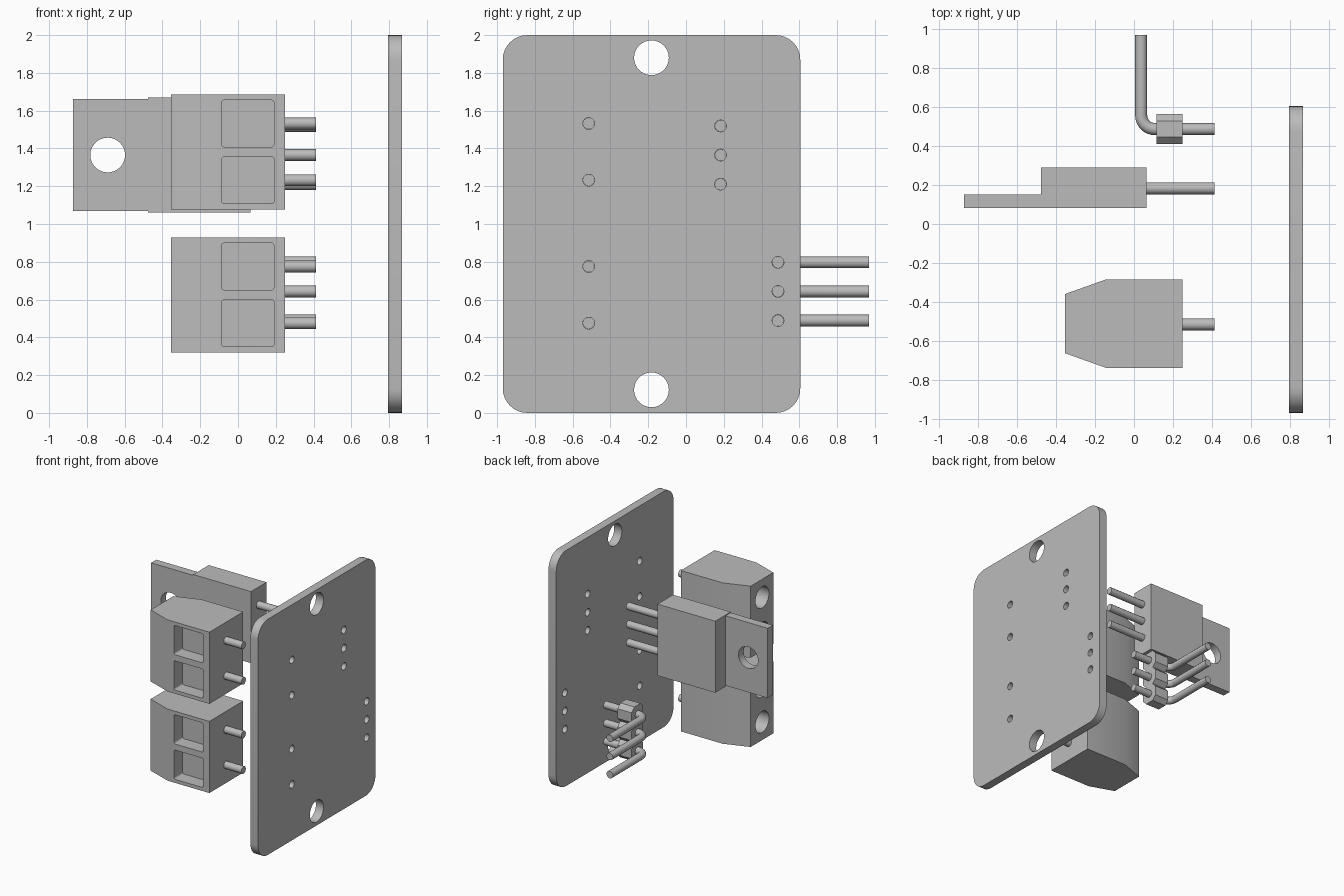
import bpy, bmesh
from math import sin, cos, pi, radians
from mathutils import Vector

cube = bpy.data.objects.get("Cube")
if cube:
    bpy.data.objects.remove(cube, do_unlink=True)

grey = bpy.data.materials.new("plain grey")
grey.use_nodes = True
grey.diffuse_color = (0.5, 0.5, 0.5, 1)
grey.node_tree.nodes["Principled BSDF"].inputs["Base Color"].default_value = (0.5, 0.5, 0.5, 1)


def place(axis, a, b, t):
    """Put profile point (a, b) at depth t along the axis."""
    return {"X": (t, a, b), "Y": (a, t, b), "Z": (a, b, t)}[axis]


def prism(name, profile, axis, low, high):
    bm = bmesh.new()
    base = bm.faces.new([bm.verts.new(place(axis, a, b, low)) for a, b in profile])
    out = bmesh.ops.extrude_face_region(bm, geom=[base])
    verts = [g for g in out["geom"] if isinstance(g, bmesh.types.BMVert)]
    bmesh.ops.translate(bm, verts=verts, vec=Vector(place(axis, 0, 0, high - low)))
    bmesh.ops.recalc_face_normals(bm, faces=bm.faces)
    mesh = bpy.data.meshes.new(name)
    bm.to_mesh(mesh)
    bm.free()
    mesh.materials.append(grey)
    ob = bpy.data.objects.new(name, mesh)
    bpy.context.collection.objects.link(ob)
    return ob


def circle(a, b, r, n=32):
    return [(a + r * cos(2 * pi * i / n), b + r * sin(2 * pi * i / n)) for i in range(n)]


def rect(a0, b0, a1, b1, r=0.0, n=8):
    """Rectangle, with corners rounded by r in n steps (n = 1 is a chamfer)."""
    if not r:
        return [(a0, b0), (a1, b0), (a1, b1), (a0, b1)]
    centres = [(a1 - r, b1 - r), (a0 + r, b1 - r), (a0 + r, b0 + r), (a1 - r, b0 + r)]
    return [(a + r * cos((k + i / n) * pi / 2), b + r * sin((k + i / n) * pi / 2))
            for k, (a, b) in enumerate(centres) for i in range(n + 1)]


def select(ob):
    bpy.ops.object.select_all(action="DESELECT")
    ob.select_set(True)
    bpy.context.view_layer.objects.active = ob


def smooth(ob):
    select(ob)
    bpy.ops.object.shade_smooth_by_angle(angle=radians(31))


def cut(ob, cutters):
    for c in cutters:
        c.hide_render = True
        mod = ob.modifiers.new("cut", "BOOLEAN")
        mod.operation = "DIFFERENCE"
        mod.solver = "EXACT"
        mod.object = c
        select(ob)
        bpy.ops.object.modifier_apply(modifier=mod.name)
        bpy.data.objects.remove(c, do_unlink=True)
    smooth(ob)


def pin(name, points):
    curve = bpy.data.curves.new(name, "CURVE")
    curve.dimensions = "3D"
    curve.bevel_depth = PIN
    curve.bevel_resolution = 4
    curve.use_fill_caps = True
    spline = curve.splines.new("POLY")
    spline.points.add(len(points) - 1)
    for p, co in zip(spline.points, points):
        p.co = (*co, 1)
    curve.materials.append(grey)
    ob = bpy.data.objects.new(name, curve)
    bpy.context.collection.objects.link(ob)
    select(ob)
    bpy.ops.object.convert(target="MESH")
    smooth(bpy.context.object)


PIN = 0.031
PIN_END = 0.413
MOUNT = 0.092
TERMINAL_Y, TRANSISTOR_Y, HEADER_Y = -0.515, 0.183, 0.487
TERMINAL_Z = (0.625, 1.382)
TRANSISTOR_Z, HEADER_Z, PITCH = 1.365, 0.643, 0.154
triple = (-PITCH, 0, PITCH)

# Circuit board with mounting holes and pin holes
board = prism("circuit_board", rect(-0.97, 0, 0.605, 2, 0.13), "X", 0.795, 0.867)
holes = [(-0.183, z, MOUNT) for z in (0.122, 1.88)]
holes += [(TERMINAL_Y, z + d, PIN) for z in TERMINAL_Z for d in (-0.15, 0.15)]
holes += [(TRANSISTOR_Y, TRANSISTOR_Z + d, PIN) for d in triple]
holes += [(HEADER_Y, HEADER_Z + d, PIN) for d in triple]
cut(board, [prism("hole_cutter", circle(y, z, r), "X", 0.7, 1) for y, z, r in holes])

# Two screw terminals with wire pockets in front and screw holes in the far face
for label, zc in zip(("lower", "upper"), TERMINAL_Z):
    outline = [(0.248, -0.738), (0.248, -0.285), (-0.145, -0.285),
               (-0.355, -0.36), (-0.355, -0.663), (-0.145, -0.738)]
    block = prism(label + "_terminal", outline, "Z", zc - 0.304, zc + 0.304)
    cutters = []
    for i, d in enumerate((-0.15, 0.15)):
        z = zc + d
        cutters.append(prism("pocket_cutter", rect(-0.085, z - 0.124, 0.19, z + 0.124, 0.012, 3),
                             "Y", -0.9, -0.62))
        cutters.append(prism("screw_cutter", circle(TERMINAL_Y, z, 0.09), "X", -0.5, -0.17))
        pin(f"{label}_terminal_pin_{i + 1}", [(0.24, TERMINAL_Y, z), (PIN_END, TERMINAL_Y, z)])
    cut(block, cutters)

# Power transistor: body, mounting tab and three legs
prism("transistor_body", rect(-0.477, 1.062, 0.065, 1.669), "Y", 0.081, 0.289)
tab = prism("transistor_tab", rect(-0.873, 1.07, -0.47, 1.662), "Y", 0.081, 0.151)
cut(tab, [prism("tab_cutter", circle(-0.69, TRANSISTOR_Z, MOUNT), "Y", 0, 0.3)])
for i, d in enumerate(triple):
    z = TRANSISTOR_Z + d
    pin(f"transistor_leg_{i + 1}", [(0.06, TRANSISTOR_Y, z), (PIN_END, TRANSISTOR_Y, z)])

# Angled pin header: chamfered segments with bent pins
BEND, PIN_X = 0.07, 0.037
for i, d in enumerate(triple):
    z = HEADER_Z + d
    half = PITCH / 2
    prism(f"header_segment_{i + 1}",
          rect(HEADER_Y - half, z - half, HEADER_Y + half, z + half, 0.036, 1), "X", 0.115, 0.248)
    arc = [(PIN_X + BEND - BEND * sin(t * pi / 16), HEADER_Y + BEND - BEND * cos(t * pi / 16), z)
           for t in range(9)]
    pin(f"header_pin_{i + 1}", [(PIN_END, HEADER_Y, z), *arc, (PIN_X, 0.97, z)])
